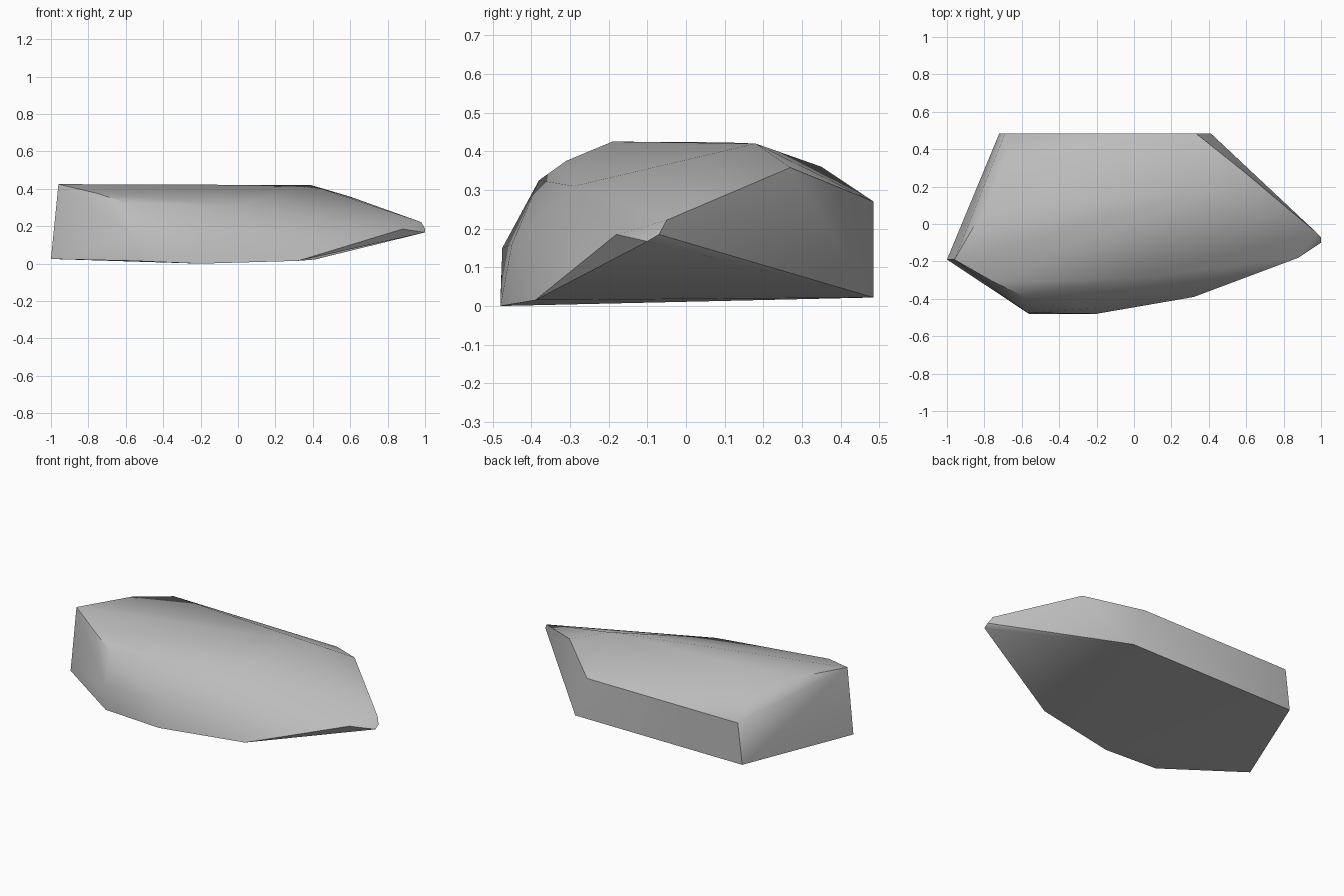
import bpy, bmesh, math

cube = bpy.data.objects.get("Cube")
if cube:
    bpy.data.objects.remove(cube, do_unlink=True)

# Stone colour
stone = bpy.data.materials.new("grey_stone")
stone.use_nodes = True
grey = (0.5, 0.5, 0.5, 1)
stone.diffuse_color = grey
stone.node_tree.nodes["Principled BSDF"].inputs["Base Color"].default_value = grey

# Corner points, grouped by where they sit on the boulder
base = [(-1, -.19, .025), (-.56, -.48, .015), (-.2, -.48, 0),
        (.32, -.39, .015), (.41, .485, .022), (-.72, .485, .022)]
tip = [(.88, -.18, .185), (1, -.1, .167), (1, -.07, .185), (.98, -.05, .222)]
front = [(-.57, -.475, .15), (-.6, -.38, .325), (-.75, -.31, .375),
         (-.2, -.45, .16), (0, -.29, .31)]
crown = [(-.96, -.19, .425), (-.79, .1, .423), (.39, .18, .42), (.6, .27, .358)]
back = [(-.68, .35, .36), (-.69, .485, .27), (.33, .485, .27)]

# Boulder wrapped around the corners
bm = bmesh.new()
for point in base + tip + front + crown + back:
    bm.verts.new(point)
hull = bmesh.ops.convex_hull(bm, input=bm.verts)
bmesh.ops.delete(bm, geom=[v for v in bm.verts if not v.link_faces], context='VERTS')
bmesh.ops.dissolve_limit(bm, angle_limit=math.radians(1), verts=bm.verts, edges=bm.edges)
bmesh.ops.recalc_face_normals(bm, faces=bm.faces)
mesh = bpy.data.meshes.new("boulder")
bm.to_mesh(mesh)
bm.free()
mesh.materials.append(stone)

boulder = bpy.data.objects.new("boulder", mesh)
bpy.context.collection.objects.link(boulder)
bpy.ops.object.select_all(action='DESELECT')
boulder.select_set(True)
bpy.context.view_layer.objects.active = boulder
bpy.ops.object.shade_smooth_by_angle(angle=math.radians(42))
